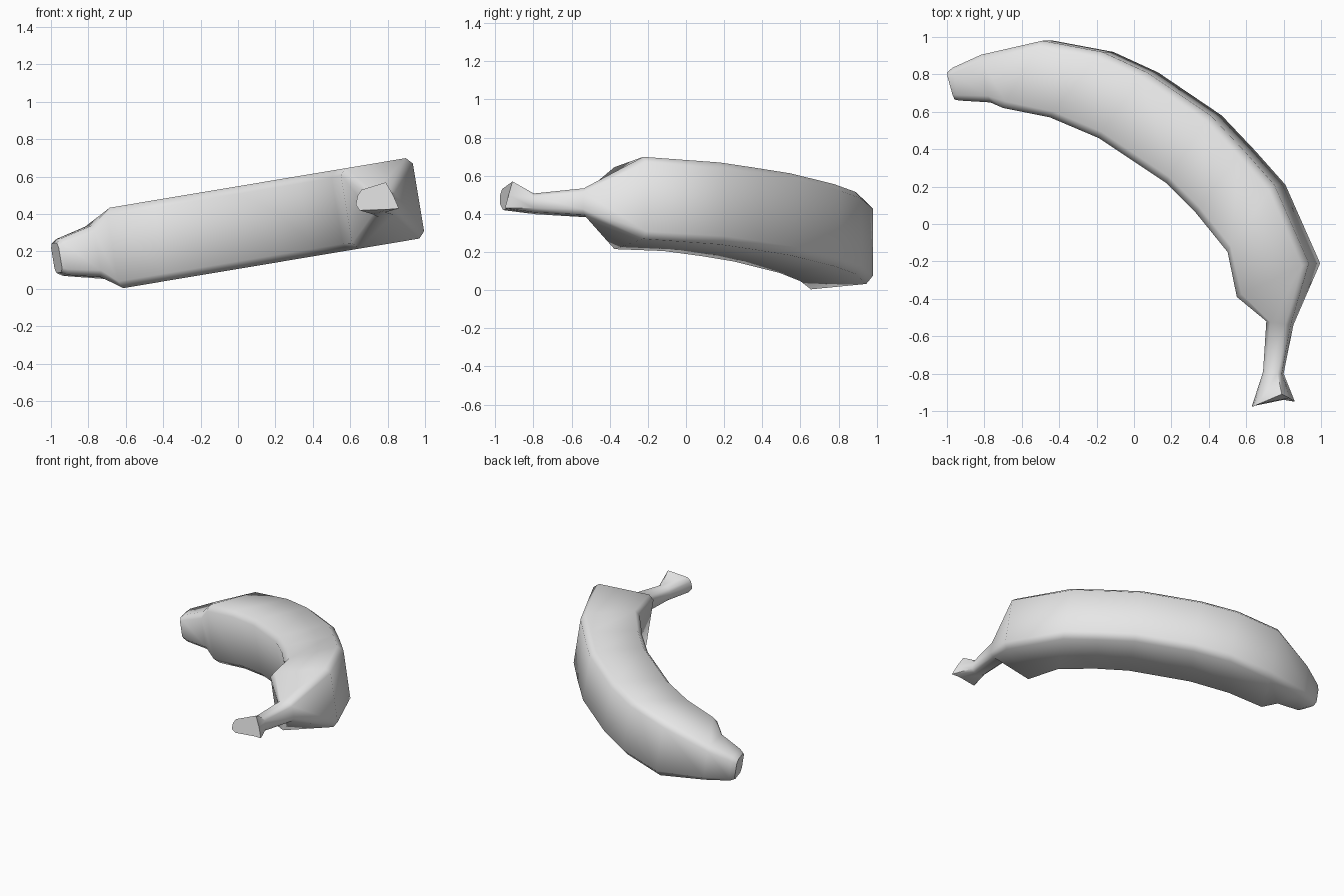
import bpy, bmesh, math
from mathutils import Vector

cube = bpy.data.objects.get("Cube")
if cube:
    bpy.data.objects.remove(cube, do_unlink=True)

# One flat grey
grey = bpy.data.materials.new("plain grey")
grey.use_nodes = True
grey.diffuse_color = (0.8, 0.8, 0.8, 1)
grey.node_tree.nodes["Principled BSDF"].inputs["Base Color"].default_value = (0.8, 0.8, 0.8, 1)

# The fruit lies in a plane tilted about the y axis
TILT = math.radians(9.5)
UP = Vector((-math.sin(TILT), 0, math.cos(TILT)))


def on_plane(x, y):
    return Vector((x, y, 0.425 + math.tan(TILT) * (x - 0.58)))


def section(outer, inner, half, bevel):
    """Box-like cross-section with cut corners, from outer side to inner side."""
    o, i = on_plane(*outer), on_plane(*inner)
    b = (o - i).normalized() * bevel
    h, k = UP * half, UP * (half - bevel)
    return [o - k, o + k, o - b + h, i + b + h, i + k, i - k, i + b - h, o - b - h]


# Outer edge, inner edge, half height, corner cut: blossom end to stem
STATIONS = [
    ((-0.99, 0.81), (-0.95, 0.665), 0.08, 0.025),
    ((-0.96, 0.835), (-0.92, 0.66), 0.10, 0.03),
    ((-0.80, 0.905), (-0.75, 0.65), 0.14, 0.035),
    ((-0.46, 0.98), (-0.67, 0.62), 0.218, 0.04),
    ((-0.14, 0.92), (-0.42, 0.57), 0.218, 0.04),
    ((0.10, 0.81), (-0.16, 0.46), 0.218, 0.04),
    ((0.44, 0.58), (0.20, 0.22), 0.218, 0.04),
    ((0.62, 0.39), (0.36, 0.06), 0.218, 0.04),
    ((0.78, 0.21), (0.53, -0.15), 0.218, 0.04),
    ((0.965, -0.21), (0.58, -0.39), 0.218, 0.035),
    ((0.845, -0.54), (0.715, -0.52), 0.07, 0.025),
    ((0.795, -0.80), (0.695, -0.79), 0.05, 0.02),
]
rings = [section(*s) for s in STATIONS]

# Uneven flared cut at the end of the stem
rings.append([Vector(p) for p in (
    (0.86, -0.95, 0.43), (0.83, -0.93, 0.50), (0.79, -0.91, 0.57), (0.66, -0.965, 0.53),
    (0.64, -0.975, 0.50), (0.63, -0.975, 0.45), (0.65, -0.96, 0.42), (0.80, -0.94, 0.425))])

# Skin the sections and close both ends
bm = bmesh.new()
loops = [[bm.verts.new(p) for p in ring] for ring in rings]
for a, b in zip(loops, loops[1:]):
    for j in range(8):
        n = (j + 1) % 8
        bm.faces.new((a[j], a[n], b[n], b[j]))
bm.faces.new(loops[0])
bm.faces.new(loops[-1])
bmesh.ops.recalc_face_normals(bm, faces=bm.faces)

mesh = bpy.data.meshes.new("curved_fruit")
bm.to_mesh(mesh)
bm.free()
mesh.materials.append(grey)
fruit = bpy.data.objects.new("curved_fruit", mesh)
bpy.context.collection.objects.link(fruit)

bpy.ops.object.select_all(action='DESELECT')
fruit.select_set(True)
bpy.context.view_layer.objects.active = fruit
bpy.ops.object.shade_smooth_by_angle(angle=math.radians(55))
